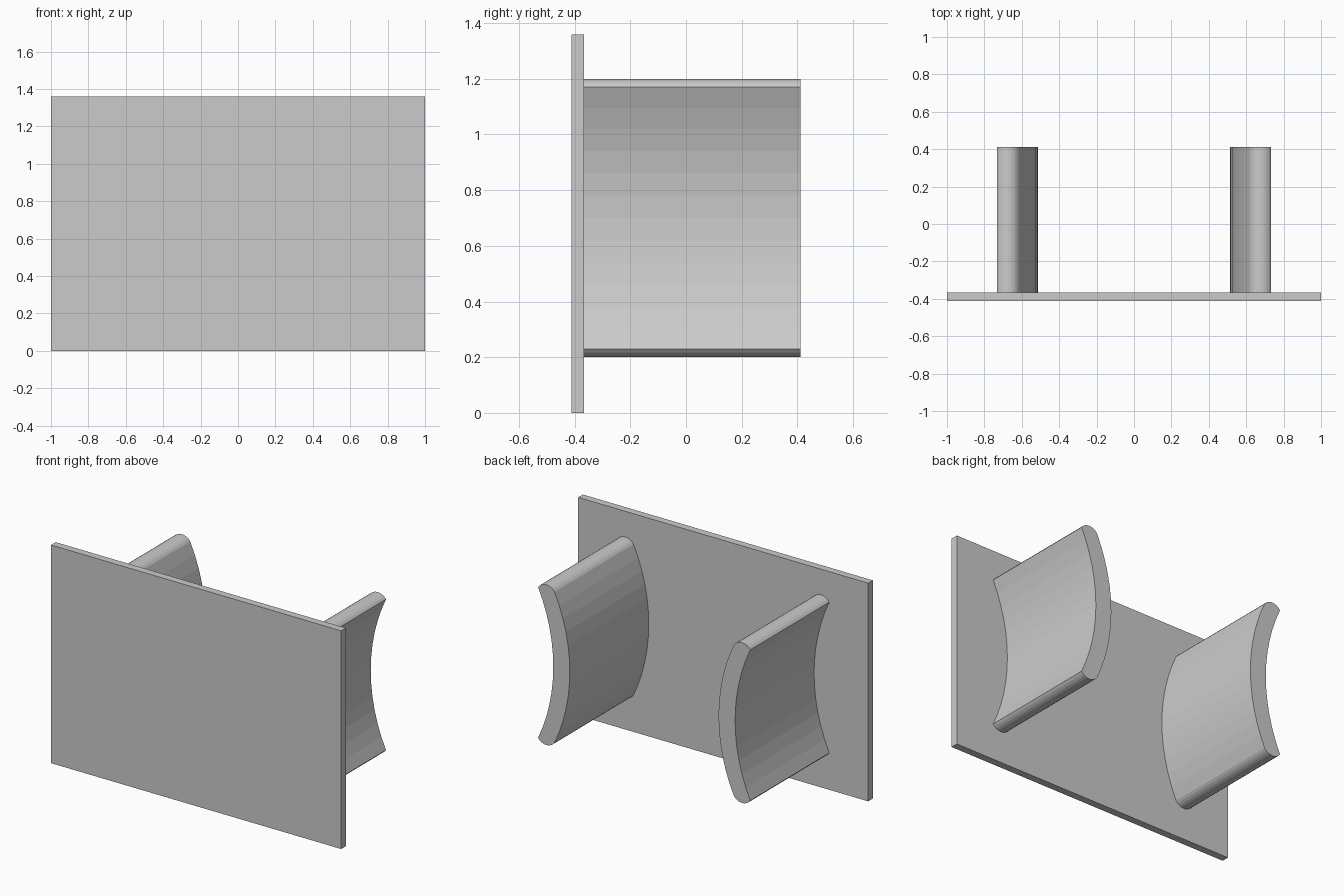
import bpy, bmesh, math

if "Cube" in bpy.data.objects:
    bpy.data.objects.remove(bpy.data.objects["Cube"])

Y_BACK, Y_PLATE, Y_FRONT = 0.412, -0.366, -0.412


def arc(p, q, sag, n):
    """Points from p to q along a circular arc bulging by sag to the left of p->q."""
    dx, dz = q[0] - p[0], q[1] - p[1]
    length = math.hypot(dx, dz)
    ux, uz = dx / length, dz / length
    half = length / 2
    r = (half * half + sag * sag) / (2 * abs(sag))
    a = math.asin(half / r)
    s = math.copysign(1, sag)
    pts = []
    for i in range(n + 1):
        t = -a + 2 * a * i / n
        along = half + r * math.sin(t)
        off = s * r * (math.cos(t) - math.cos(a))
        pts.append((p[0] + ux * along - uz * off, p[1] + uz * along + ux * off))
    return pts


def extrude_profile(name, pts, y0, y1):
    """Solid prism from an x-z outline, extruded along y."""
    bm = bmesh.new()
    face = bm.faces.new([bm.verts.new((x, y0, z)) for x, z in pts])
    new = bmesh.ops.extrude_face_region(bm, geom=[face])["geom"]
    verts = [g for g in new if isinstance(g, bmesh.types.BMVert)]
    bmesh.ops.translate(bm, verts=verts, vec=(0, y1 - y0, 0))
    bmesh.ops.recalc_face_normals(bm, faces=bm.faces)
    mesh = bpy.data.meshes.new(name)
    bm.to_mesh(mesh)
    bm.free()
    obj = bpy.data.objects.new(name, mesh)
    bpy.context.collection.objects.link(obj)
    return obj


# Upright front plate
extrude_profile("front_plate", [(-1, 0), (1, 0), (1, 1.36), (-1, 1.36)], Y_FRONT, Y_PLATE)

# Curved bracket outline: concave outside, convex inside, rounded ends
XI, XO, ZB, ZT = 0.618, 0.732, 0.23, 1.17
corners = [
    ((XO, ZB), (XO, ZT), 0.105, 12),
    ((XO, ZT), (XI, ZT), -0.03, 8),
    ((XI, ZT), (XI, ZB), -0.105, 12),
    ((XI, ZB), (XO, ZB), -0.03, 8),
]
outline = [pt for c in corners for pt in arc(*c)[:-1]]

# Mirrored pair of brackets
for side, s in (("right", 1), ("left", -1)):
    extrude_profile(side + "_curved_bracket", [(s * x, z) for x, z in outline], Y_PLATE, Y_BACK)
